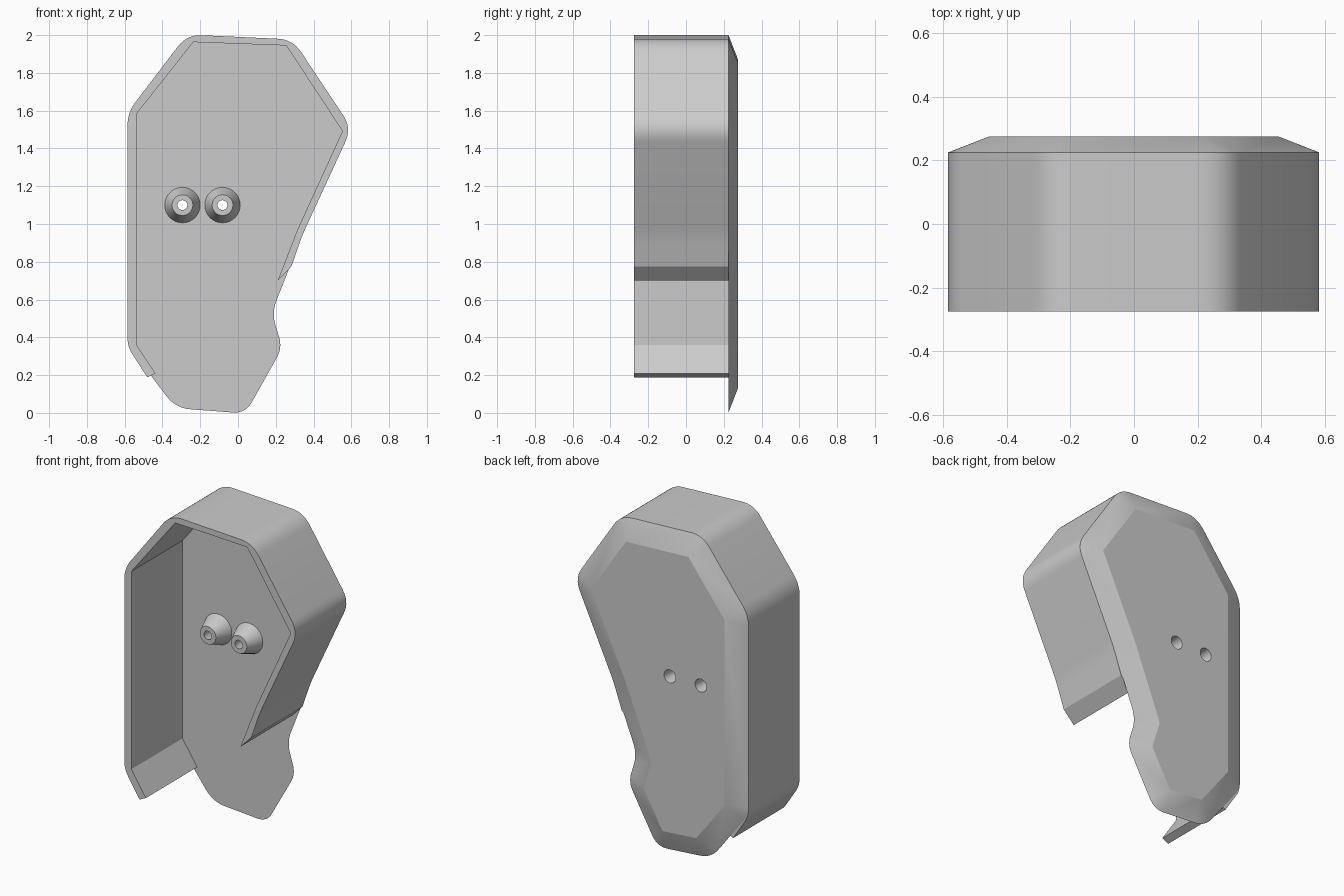
import bpy, bmesh, math
from mathutils import Vector, Matrix

cube = bpy.data.objects.get("Cube")
if cube:
    bpy.data.objects.remove(cube, do_unlink=True)

FRONT, FLOOR, BACK = -0.275, 0.225, 0.275
INSET = 0.128
BOSSES = {"right_boss": (-0.294, 1.1), "left_boss": (-0.082, 1.1)}

grey = bpy.data.materials.new("plain grey")
grey.use_nodes = True
grey.diffuse_color = (0.6, 0.6, 0.6, 1)
grey.node_tree.nodes["Principled BSDF"].inputs["Base Color"].default_value = (0.6, 0.6, 0.6, 1)


def finish(bm, name):
    bmesh.ops.remove_doubles(bm, verts=bm.verts, dist=1e-5)
    bmesh.ops.recalc_face_normals(bm, faces=bm.faces)
    mesh = bpy.data.meshes.new(name)
    bm.to_mesh(mesh)
    bm.free()
    mesh.materials.append(grey)
    obj = bpy.data.objects.new(name, mesh)
    bpy.context.collection.objects.link(obj)
    return obj


def smooth(obj, degrees):
    bpy.ops.object.select_all(action="DESELECT")
    obj.select_set(True)
    bpy.context.view_layer.objects.active = obj
    bpy.ops.object.shade_smooth_by_angle(angle=math.radians(degrees))


def round_corner(before, corner, after, reach, steps=8):
    """Points of a soft curve that replaces a sharp corner."""
    a = corner + (before - corner).normalized() * reach
    b = corner + (after - corner).normalized() * reach
    ts = [i / steps for i in range(steps + 1)]
    return [a * (1 - t) ** 2 + corner * 2 * t * (1 - t) + b * t * t for t in ts]


def inset_corner(before, corner, after, dist):
    """Mitred inward offset of a corner on a clockwise outline."""
    d1, d2 = (corner - before).normalized(), (after - corner).normalized()
    n1, n2 = Vector((d1.y, -d1.x)), Vector((d2.y, -d2.x))
    return corner + (n1 + n2) * dist / (1 + n1.dot(n2))


# Outline corners (x, z, rounding reach), clockwise from the lower left
upper = [(-0.585, 1.59, 0.07), (-0.27, 2.003, 0.08), (0.29, 1.977, 0.08),
         (0.602, 1.507, 0.08), (0.34, 0.94, 0.05)]
plate_outline = [(-0.585, 0.36, 0.05)] + upper + [
    (0.178, 0.53, 0.07), (0.235, 0.345, 0.06), (0.04, -0.003, 0.07), (-0.33, 0.025, 0.08)]

# Back plate: flat front, wide chamfer running to a smaller back face
bm = bmesh.new()
corners = [Vector(c[:2]) for c in plate_outline]
rim, inner = [], []
for i, c in enumerate(corners):
    before, after = corners[i - 1], corners[(i + 1) % len(corners)]
    arc = round_corner(before, c, after, plate_outline[i][2])
    point = inset_corner(before, c, after, INSET)
    back = bm.verts.new((point.x, BACK, point.y))
    inner.append(back)
    rim += [(bm.verts.new((p.x, FLOOR, p.y)), back) for p in arc]
bm.faces.new([v for v, _ in rim])
bm.faces.new(inner)
for (v1, b1), (v2, b2) in zip(rim, rim[1:] + rim[:1]):
    bm.faces.new((v1, v2, b1) if b1 is b2 else (v1, v2, b2, b1))
plate = finish(bm, "back_plate")

# Tapered screw holes through the plate
bm = bmesh.new()
for x, z in BOSSES.values():
    place = Matrix.Translation((x, 0.2, z)) @ Matrix.Rotation(-math.pi / 2, 4, "X")
    bmesh.ops.create_cone(bm, cap_ends=True, segments=32, radius1=0.024,
                          radius2=0.042, depth=0.19, matrix=place)
cutter = finish(bm, "hole_cutter")
cutter.hide_render = True
cut = plate.modifiers.new("holes", "BOOLEAN")
cut.operation, cut.solver, cut.object = "DIFFERENCE", "EXACT", cutter
bpy.context.view_layer.objects.active = plate
bpy.ops.object.modifier_apply(modifier=cut.name)
bpy.data.objects.remove(cutter, do_unlink=True)
smooth(plate, 15)

# Side wall: open band, rounded outside and sharp inside
path = [(-0.48, 0.188, 0), (-0.585, 0.35, 0.05)] + upper + [(0.283, 0.775, 0)]
points = [Vector(p[:2]) for p in path]
outer = [points[0]]
for i in range(1, len(points) - 1):
    outer += round_corner(points[i - 1], points[i], points[i + 1], path[i][2])
outer.append(points[-1])
inside = [(0.21, 0.7), (0.315, 0.97), (0.553, 1.492), (0.255, 1.945),
          (-0.237, 1.963), (-0.537, 1.583), (-0.537, 0.36), (-0.437, 0.209)]
bm = bmesh.new()
section = bm.faces.new([bm.verts.new((x, FRONT, z)) for x, z in outer + inside])
sweep = bmesh.ops.extrude_face_region(bm, geom=[section])["geom"]
bmesh.ops.translate(bm, vec=(0, FLOOR - FRONT, 0),
                    verts=[g for g in sweep if isinstance(g, bmesh.types.BMVert)])
if section.is_valid and len(bm.faces) == len(outer) + len(inside) + 1:
    bm.faces.new([v for v in section.verts])
smooth(finish(bm, "side_wall"), 20)

# Hollow conical screw bosses on the floor
profile = [(0.094, FLOOR), (0.055, 0.125), (0.026, 0.125), (0.0354, FLOOR)]
for name, (cx, cz) in BOSSES.items():
    bm = bmesh.new()
    rings = []
    for r, y in profile:
        angles = [2 * math.pi * k / 32 for k in range(32)]
        rings.append([bm.verts.new((cx + r * math.cos(a), y, cz + r * math.sin(a)))
                      for a in angles])
    for lower, higher in zip(rings, rings[1:]):
        for k in range(32):
            j = (k + 1) % 32
            bm.faces.new((lower[k], lower[j], higher[j], higher[k]))
    smooth(finish(bm, name), 30)
